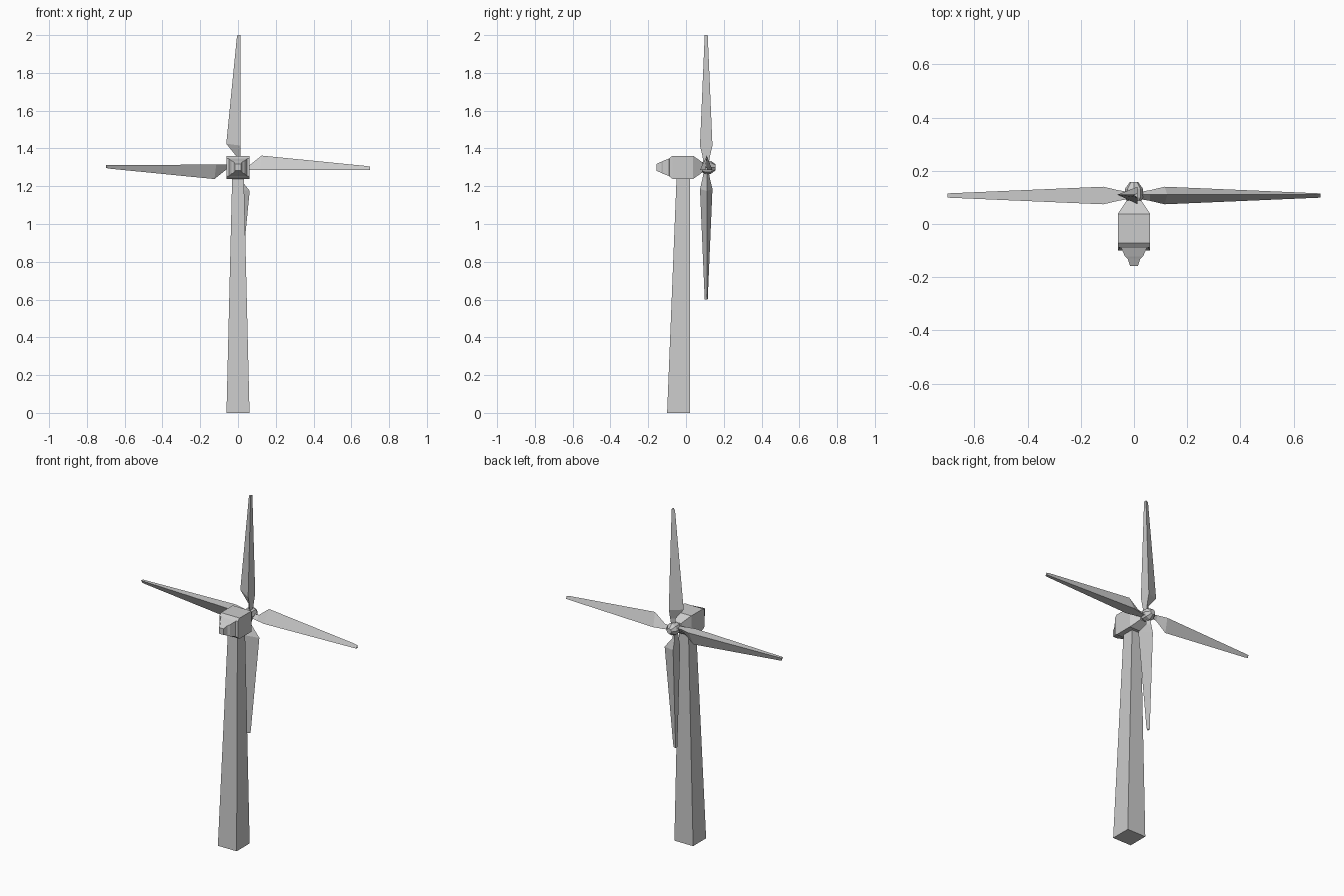
import bpy, bmesh, math
from mathutils import Vector, Matrix

if "Cube" in bpy.data.objects:
    bpy.data.objects.remove(bpy.data.objects["Cube"])


def loft(name, rings, matrix=Matrix()):
    """Join equal-length point rings with flat faces and cap both ends."""
    bm = bmesh.new()
    loops = [[bm.verts.new(matrix @ Vector(p)) for p in ring] for ring in rings]
    n = len(loops[0])
    for a, b in zip(loops, loops[1:]):
        for i in range(n):
            j = (i + 1) % n
            bm.faces.new((a[i], a[j], b[j], b[i]))
    bm.faces.new(loops[0])
    bm.faces.new(loops[-1])
    bmesh.ops.recalc_face_normals(bm, faces=bm.faces)
    mesh = bpy.data.meshes.new(name)
    bm.to_mesh(mesh)
    bm.free()
    obj = bpy.data.objects.new(name, mesh)
    bpy.context.collection.objects.link(obj)
    return obj


AXIS_Z, ROTOR_Y = 1.30, 0.107

# Tapered square tower with an upright back face
def floor_ring(hx, y0, y1, z):
    return [(-hx, y0, z), (hx, y0, z), (hx, y1, z), (-hx, y1, z)]

loft("tower", [floor_ring(0.061, -0.10, 0.021, 0), floor_ring(0.031, -0.05, 0.021, 1.245)])

# Nacelle: stepped snout, square body and tapered rear (y, half width, half height)
def upright_ring(y, hx, hz):
    return [(sx * hx, y, AXIS_Z + sz * hz)
            for sx, sz in ((-1, -1), (1, -1), (1, 1), (-1, 1))]

nacelle = [(-0.157, 0.015, 0.018), (-0.130, 0.024, 0.030), (-0.122, 0.034, 0.034),
           (-0.090, 0.048, 0.046), (-0.088, 0.060, 0.048), (-0.072, 0.061, 0.061),
           (0.038, 0.061, 0.061), (0.088, 0.028, 0.026)]
loft("nacelle", [upright_ring(*r) for r in nacelle])

# Eight-sided hub with blunt nose (y, radius)
def hub_ring(y, r):
    return [(r * math.cos(k * math.pi / 4), y, AXIS_Z + r * math.sin(k * math.pi / 4))
            for k in range(8)]

loft("hub", [hub_ring(*r) for r in ((0.08, 0.024), (0.10, 0.034), (0.132, 0.034), (0.157, 0.016))])

# Four blades of triangular section: flat trailing side, sharp leading edge
# (distance to trailing, distance to leading, leading x, trailing x, half thickness)
blade = [(0.025, 0.03, -0.008, 0.012, 0.014), (0.06, 0.06, -0.010, 0.014, 0.020),
         (0.115, 0.125, -0.062, 0.014, 0.033), (0.70, 0.68, -0.007, 0.013, 0.008),
         (0.70, 0.70, -0.003, 0.011, 0.007)]
rings = [[(xt, -t, rt), (xt, t, rt), (xl, 0.003, rl)] for rt, rl, xl, xt, t in blade]
for k in range(4):
    place = Matrix.Translation((0, ROTOR_Y, AXIS_Z)) @ Matrix.Rotation(k * math.pi / 2, 4, 'Y')
    loft(f"blade_{k + 1}", rings, place)
